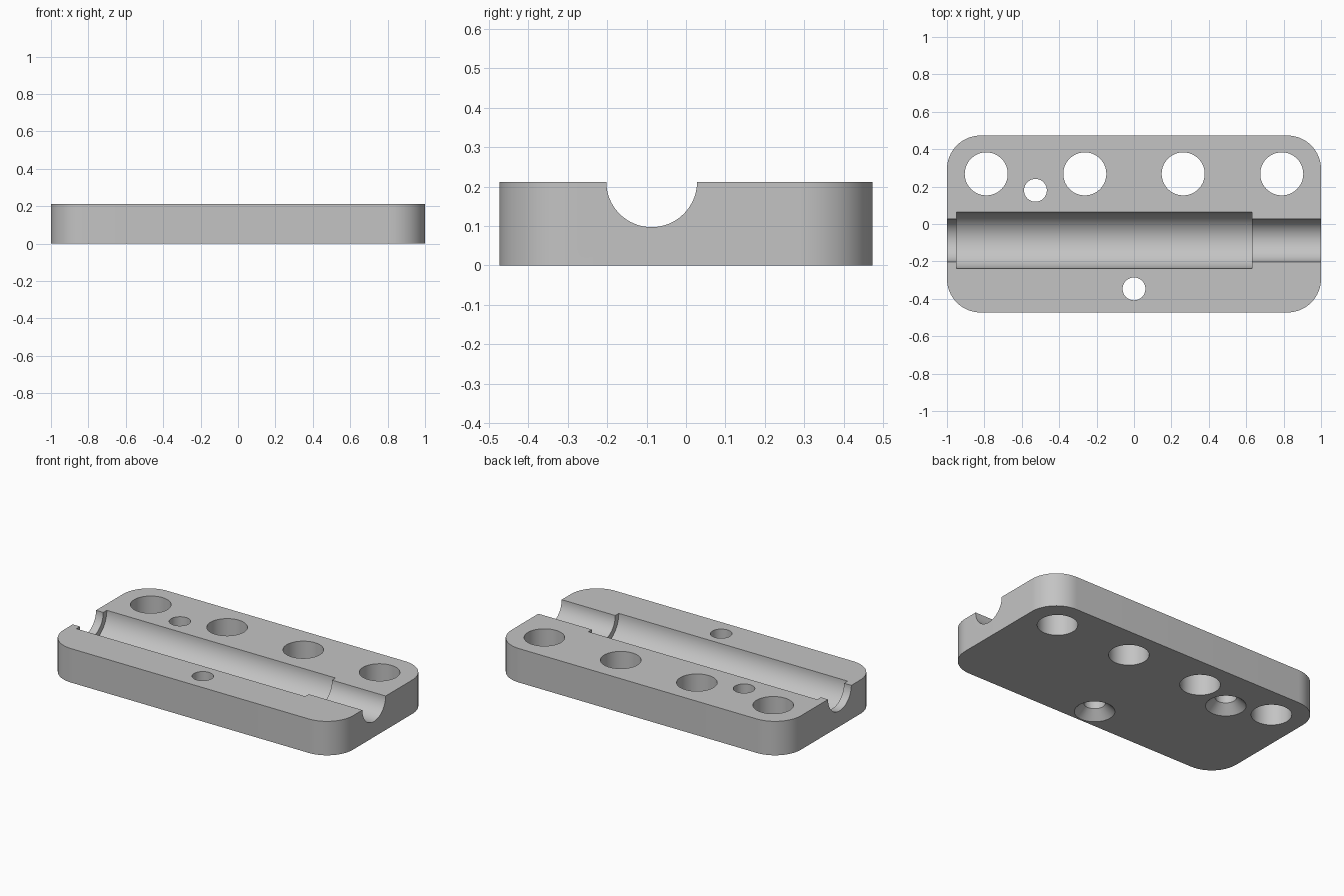
import bpy
import bmesh
from math import pi
from mathutils import Matrix, Vector

if "Cube" in bpy.data.objects:
    bpy.data.objects.remove(bpy.data.objects["Cube"], do_unlink=True)

WIDTH, DEPTH, HEIGHT = 2.0, 0.946, 0.212
CORNER = 0.18
GROOVE_Y = -0.087

# Single grey finish
grey = bpy.data.materials.new("plain grey")
grey.use_nodes = True
colour = (0.55, 0.55, 0.55, 1)
grey.diffuse_color = colour
grey.node_tree.nodes["Principled BSDF"].inputs["Base Color"].default_value = colour


def make_object(name, bm):
    mesh = bpy.data.meshes.new(name)
    bm.to_mesh(mesh)
    bm.free()
    obj = bpy.data.objects.new(name, mesh)
    bpy.context.collection.objects.link(obj)
    mesh.materials.append(grey)
    return obj


def cylinder(name, start, end, r1, r2=None):
    """Closed cylinder or cone running between two points."""
    start, end = Vector(start), Vector(end)
    axis = end - start
    turn = axis.to_track_quat('Z', 'Y').to_matrix().to_4x4()
    bm = bmesh.new()
    bmesh.ops.create_cone(bm, cap_ends=True, segments=64, radius1=r1,
                          radius2=r1 if r2 is None else r2, depth=axis.length,
                          matrix=Matrix.Translation((start + end) / 2) @ turn)
    return make_object(name, bm)


# Plate with rounded vertical corners
bm = bmesh.new()
bmesh.ops.create_cube(bm, size=1, matrix=Matrix.Translation((0, 0, HEIGHT / 2))
                      @ Matrix.Diagonal((WIDTH, DEPTH, HEIGHT, 1)))
uprights = [e for e in bm.edges
            if abs(e.verts[0].co.z - e.verts[1].co.z) > HEIGHT / 2]
bmesh.ops.bevel(bm, geom=uprights, offset=CORNER, segments=16,
                profile=0.5, affect='EDGES')
plate = make_object("plate", bm)

# Through groove and its wider middle section
cutters = []
for x1, x2, radius in ((-1.1, 1.1, 0.115), (-0.95, 0.63, 0.15)):
    cutters.append(cylinder("groove_cutter", (x1, GROOVE_Y, HEIGHT),
                            (x2, GROOVE_Y, HEIGHT), radius))

# Row of large holes along the back
for x in (-0.79, -0.263, 0.263, 0.79):
    cutters.append(cylinder("large_hole_cutter", (x, 0.268, -0.1),
                            (x, 0.268, 0.4), 0.115))

# Screw holes, countersunk from below
for x, y in ((-0.527, 0.18), (0, -0.347)):
    cutters.append(cylinder("screw_hole_cutter", (x, y, -0.1), (x, y, 0.4), 0.061))
    cutters.append(cylinder("countersink_cutter", (x, y, -0.02),
                            (x, y, 0.075), 0.135, 0.04))

# Cut everything out of the plate
bpy.ops.object.select_all(action='DESELECT')
plate.select_set(True)
bpy.context.view_layer.objects.active = plate
for cutter in cutters:
    cutter.hide_render = True
    cut = plate.modifiers.new("cut", 'BOOLEAN')
    cut.operation = 'DIFFERENCE'
    cut.solver = 'EXACT'
    cut.object = cutter
    bpy.ops.object.modifier_apply(modifier=cut.name)
    bpy.data.objects.remove(cutter, do_unlink=True)

bpy.ops.object.shade_smooth_by_angle(angle=pi / 6)
